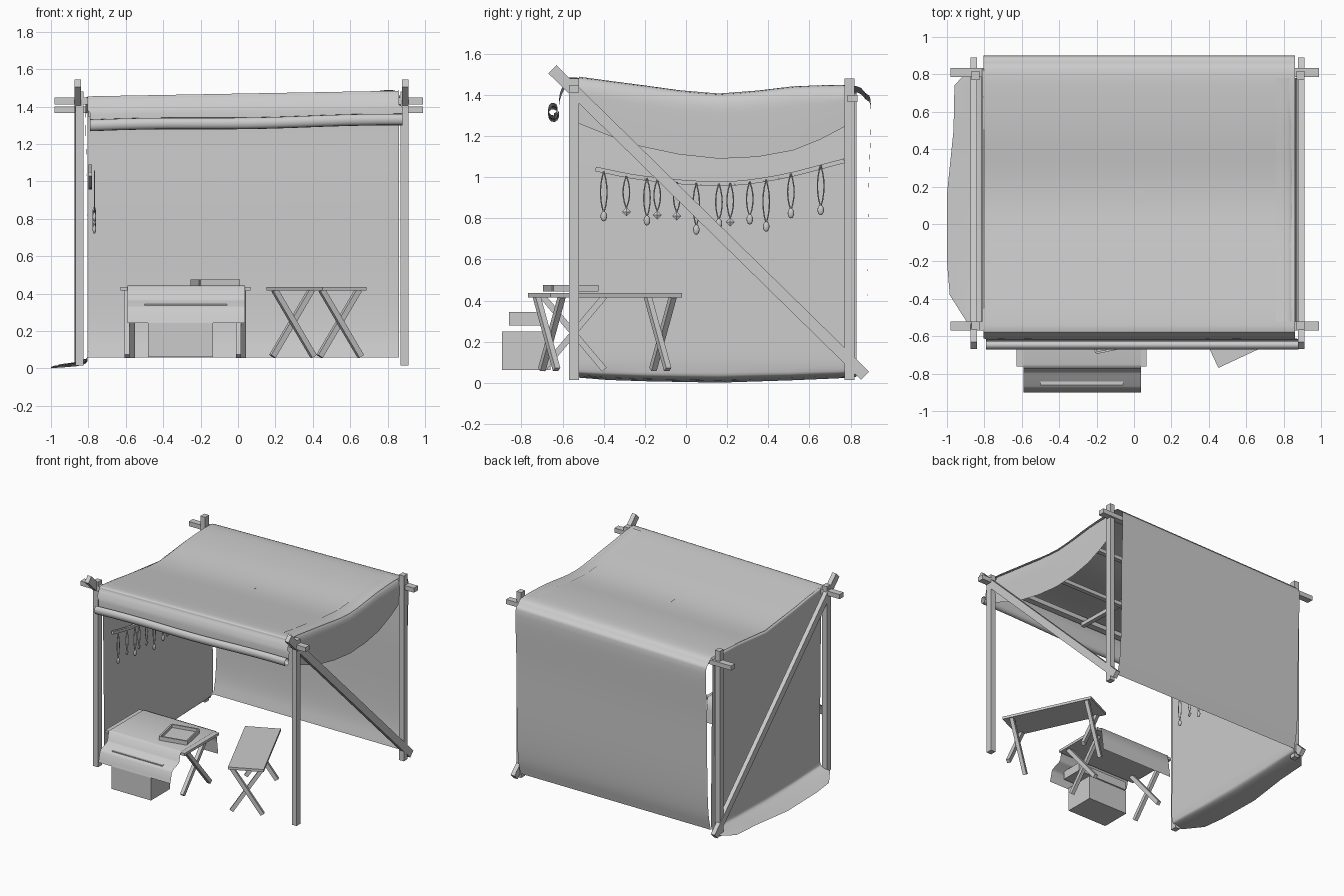
import bpy, bmesh, math
from mathutils import Vector, Matrix

if "Cube" in bpy.data.objects:
    bpy.data.objects.remove(bpy.data.objects["Cube"])


def finish(name, bm, smooth=False):
    bmesh.ops.recalc_face_normals(bm, faces=bm.faces)
    me = bpy.data.meshes.new(name)
    bm.to_mesh(me)
    bm.free()
    for p in me.polygons:
        p.use_smooth = smooth
    ob = bpy.data.objects.new(name, me)
    bpy.context.collection.objects.link(ob)
    return ob


def box(name, lo, hi, rot=0):
    lo, hi = Vector(lo), Vector(hi)
    m = (Matrix.Translation((lo + hi) / 2) @ Matrix.Rotation(rot, 4, 'Z')
         @ Matrix.Diagonal((*(hi - lo), 1)))
    bm = bmesh.new()
    bmesh.ops.create_cube(bm, size=1, matrix=m)
    return finish(name, bm)


def beam(name, a, b, w, h):
    a, b = Vector(a), Vector(b)
    d = b - a
    m = (Matrix.Translation((a + b) / 2) @ d.to_track_quat('Z', 'Y').to_matrix().to_4x4()
         @ Matrix.Diagonal((w, h, d.length, 1)))
    bm = bmesh.new()
    bmesh.ops.create_cube(bm, size=1, matrix=m)
    return finish(name, bm)


def spline(pts, n=4):
    # Catmull-Rom resampling of a short list of points
    p = [Vector(q) for q in pts]
    p = [2 * p[0] - p[1]] + p + [2 * p[-1] - p[-2]]
    out = []
    for i in range(1, len(p) - 2):
        a, b, c, d = p[i - 1:i + 3]
        for k in range(n):
            t = k / n
            out.append(0.5 * (2 * b + (c - a) * t + (2 * a - 5 * b + 4 * c - d) * t * t
                              + (3 * b - a - 3 * c + d) * t ** 3))
    return out + [p[-2]]


def sheet(name, rows):
    bm = bmesh.new()
    v = [[bm.verts.new(q) for q in r] for r in rows]
    for a, b in zip(v, v[1:]):
        for i in range(len(a) - 1):
            bm.faces.new((a[i], a[i + 1], b[i + 1], b[i]))
    return finish(name, bm, True)


def tubes(name, lines, depth, res=0):
    cu = bpy.data.curves.new(name, 'CURVE')
    cu.dimensions = '3D'
    cu.bevel_depth, cu.bevel_resolution, cu.use_fill_caps = depth, res, True
    for pts in lines:
        s = cu.splines.new('POLY')
        s.points.add(len(pts) - 1)
        for sp, q in zip(s.points, pts):
            sp.co = (*q, 1)
    ob = bpy.data.objects.new(name, cu)
    bpy.context.collection.objects.link(ob)
    bpy.ops.object.select_all(action='DESELECT')
    ob.select_set(True)
    bpy.context.view_layer.objects.active = ob
    bpy.ops.object.convert(target='MESH')


def tilt(x):
    return 0.018 * (x - 0.87)


# Wooden frame: corner posts and diagonal braces on both sides
for side, px, dx in (("left", -0.848, -0.857), ("right", 0.89, 0.895)):
    for end, y in (("front", -0.545), ("back", 0.795)):
        box(f"{end}_{side}_post", (px - .021, y - .024, .015), (px + .021, y + .024, 1.48))
    beam(f"{side}_brace", (dx, -.65, 1.525), (dx, .87, .035), .034, .056)

# Cross beams and hidden roof rafters
beam("front_beam", (-.98, -.545, 1.43), (.99, -.545, 1.43), .05, .036)
beam("back_beam", (-.98, .81, 1.383), (.99, .81, 1.383), .05, .036)
for y in (-.1, .4):
    beam("rafter", (-.8, y, 1.36), (.85, y, 1.36), .035, .03)
beam("ridge_rail", (.03, -.54, 1.39), (.03, .8, 1.36), .035, .03)

# Main canvas: back wall, sagging roof and rolled front edge
prof = [(.84, .06), (.868, .2), (.882, .45), (.888, .95), (.9, 1.34), (.872, 1.41), (.8, 1.447),
        (.52, 1.438), (.16, 1.403), (-.2, 1.443), (-.54, 1.485), (-.585, 1.465), (-.612, 1.41),
        (-.618, 1.36)]
prof = spline([(y, z, 0) for y, z in prof])
for k in range(1, 15):
    a = math.radians(20 - k * 33)
    r = .03 - .0008 * k
    prof.append(Vector((-.645 + r * math.cos(a), 1.332 + r * 1.25 * math.sin(a), 0)))
rows = []
for p in prof:
    row = []
    for i in range(13):
        t = i / 12
        x0, x1 = (-.79, .88) if p.y < 1.4 and p.x < 0 else (-.805, .862)
        x = x0 + (x1 - x0) * t
        wave = .004 * math.sin(t * 9) if p.y < 1.4 and p.x < 0 else 0
        row.append((x, p.x, p.y + tilt(x) * min(1, max(0, p.y - .3)) + wave))
    rows.append(row)
sheet("canvas_roof_and_back", rows)

# Right flap hanging off the roof edge: y, roof height, hem height
flap = [(-.52, 1.487, 1.26), (-.22, 1.447, 1.15), (.16, 1.405, 1.09), (.52, 1.44, 1.13), (.78, 1.447, 1.25)]
sheet("right_flap", [spline([(.76, y, z), (.84, y, z - .002), (.871, y, z - .05),
                             (.873, y, (z + b) / 2), (.868, y, b)]) for y, z, b in spline(flap, 2)])

# Left wall cloth spreading on the ground: y, top height, ground edge x, ground z
wall = [(-.53, 1.455, -.89, .026), (-.38, 1.44, -.985, .014), (-.2, 1.415, -1, .008), (.16, 1.375, -1, .001),
        (.5, 1.408, -.965, .012), (.74, 1.416, -.96, .022), (.83, 1.416, -.88, .03)]
sheet("left_wall", [spline([(-.802, y, z), (-.815, y, z - .05), (-.808, y, 1), (-.803, y, .5),
                            (-.8, y, .2), (-.803, y, .07), (-.83, y, g + .018), (x, y, g)])
                    for y, z, x, g in wall])


# Folding tables with crossed legs; length runs along local y
def folding_table(name, cx, cy, w, length, rot, leg_off, span):
    m = Matrix.Translation((cx, cy, 0)) @ Matrix.Rotation(rot, 4, 'Z')
    box(name + "_top", (cx - w / 2, cy - length / 2, .416), (cx + w / 2, cy + length / 2, .436), rot)
    for o in (-leg_off, leg_off):
        for s in (-1, 1):
            off = o + s * .014
            beam(name + "_leg", m @ Vector((-s * span, off, .065)), m @ Vector((s * span, off, .42)), .028, .03)


folding_table("bench", .42, -.395, .26, .705, math.radians(25), .298, .115)
folding_table("display_table", -.282, -.547, .43, .695, math.radians(90), .298, .15)

# Cloth draped over the display table, stepping down in front
drape = [(-.3, .25), (-.312, .34), (-.325, .438), (-.345, .443), (-.75, .443), (-.772, .435), (-.785, .375),
         (-.8, .36), (-.868, .335), (-.88, .32), (-.893, .265), (-.9, .243)]
sheet("table_cloth", [[(x, y, z) for x in (-.592, -.38, -.17, .037)] for y, z in drape])

# Boxes below the cloth
box("crate", (-.48, -.895, .062), (-.135, -.66, .25))
box("bundle", (-.5, -.86, .28), (-.06, -.69, .345))

# Shallow tray on the table
tm = Matrix.Translation((-.122, -.56, 0)) @ Matrix.Rotation(math.radians(12), 4, 'Z')
box("tray_base", (-.227, -.67, .444), (-.017, -.45, .452), math.radians(12))
c = [tm @ Vector((sx * .105, sy * .11, .46)) for sx, sy in ((-1, -1), (1, -1), (1, 1), (-1, 1))]
for i in range(4):
    beam("tray_rim", c[i], c[(i + 1) % 4], .012, .032)

# Curved hanging rail inside the left wall
rail = spline([(-.79, -.44, 1.04), (-.79, -.2, .995), (-.79, .16, .968), (-.79, .45, 1.0), (-.79, .77, 1.08)])
for a, b in zip(rail, rail[1:]):
    beam("hanging_rail", a, b, .018, .022)

# Pendants: y, bottom height, diamond or drop
pend = [(-.4, .785, 0), (-.29, .81, 1), (-.19, .765, 0), (-.14, .795, 1), (-.045, .79, 1), (.05, .72, 0),
        (.16, .75, 0), (.215, .76, 1), (.31, .77, 0), (.39, .735, 0), (.51, .8, 0), (.655, .815, 0)]
loops = []
for y, z0, diamond in pend:
    top = min(rail, key=lambda p: abs(p.y - y)).z
    low = z0 + .04
    h = top - low
    for s in (-1, 1):
        loops.append([(-.768, y + s * .016 * math.sin(math.pi * t / 6) ** .8, low + h * t / 6)
                      for t in range(7)])
    bm = bmesh.new()
    size = (.008, .022, .022) if diamond else (.01, .016, .025)
    bmesh.ops.create_uvsphere(bm, u_segments=4 if diamond else 10, v_segments=2 if diamond else 6, radius=1,
                              matrix=Matrix.Translation((-.768, y, z0 + size[2])) @ Matrix.Diagonal((*size, 1)))
    finish("diamond_charm" if diamond else "drop_charm", bm, not diamond)
tubes("charm_strings", loops, .003)
